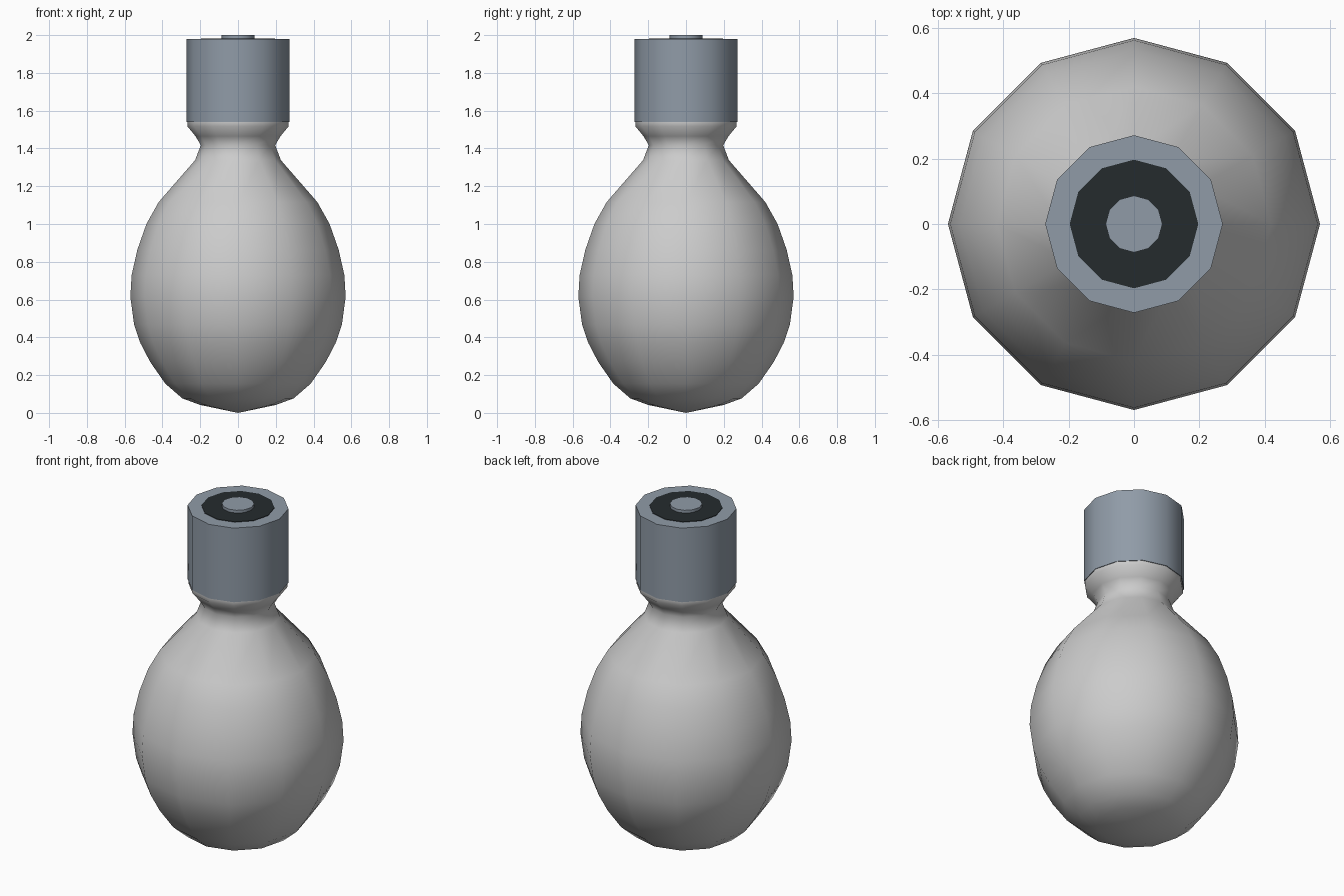
import bpy, bmesh
from math import cos, sin, pi, radians

if "Cube" in bpy.data.objects:
    bpy.data.objects.remove(bpy.data.objects["Cube"])

SIDES = 12


def material(name, rgb):
    m = bpy.data.materials.new(name)
    m.diffuse_color = (*rgb, 1)
    m.use_nodes = True
    m.node_tree.nodes["Principled BSDF"].inputs["Base Color"].default_value = m.diffuse_color
    return m


def lathe(name, profile, mat=None, angle=40):
    """Revolve (radius, z) points around z; zero-radius ends become poles."""
    bm = bmesh.new()
    rings = []
    for r, z in profile:
        n = SIDES if r > 0 else 1
        rings.append([bm.verts.new((r * cos(2 * pi * i / SIDES),
                                    r * sin(2 * pi * i / SIDES), z)) for i in range(n)])
    for a, b in zip(rings, rings[1:]):
        for i in range(SIDES):
            j = (i + 1) % SIDES
            quad = [a[i % len(a)], a[j % len(a)], b[j % len(b)], b[i % len(b)]]
            bm.faces.new(list(dict.fromkeys(quad)))
    bmesh.ops.recalc_face_normals(bm, faces=bm.faces)
    me = bpy.data.meshes.new(name)
    bm.to_mesh(me)
    bm.free()
    ob = bpy.data.objects.new(name, me)
    bpy.context.collection.objects.link(ob)
    if mat:
        me.materials.append(mat)
    bpy.ops.object.select_all(action='DESELECT')
    ob.select_set(True)
    bpy.context.view_layer.objects.active = ob
    bpy.ops.object.shade_smooth_by_angle(angle=radians(angle))
    return ob


metal = material("metal", (0.28, 0.33, 0.39))
black = material("insulation", (0.018, 0.024, 0.027))

# Glass bulb with flared neck
lathe("glass_bulb", [
    (0, 0.0), (0.2, 0.042), (0.295, 0.077), (0.385, 0.155), (0.465, 0.27),
    (0.517, 0.37), (0.55, 0.467), (0.57, 0.615), (0.563, 0.73), (0.533, 0.863),
    (0.485, 1.0), (0.42, 1.116), (0.227, 1.338), (0.197, 1.417), (0.225, 1.465),
    (0.268, 1.517), (0.268, 1.54), (0, 1.54)], angle=80)

# Metal cap
lathe("screw_cap", [(0, 1.54), (0.272, 1.54), (0.272, 1.98), (0, 1.98)], metal)

# Dark insulator disc and contact button on top
lathe("insulator_disc", [(0, 1.97), (0.197, 1.97), (0.197, 1.983), (0, 1.983)], black)
lathe("contact_button", [(0, 1.975), (0.087, 1.975), (0.087, 2.0), (0, 2.0)], metal)
